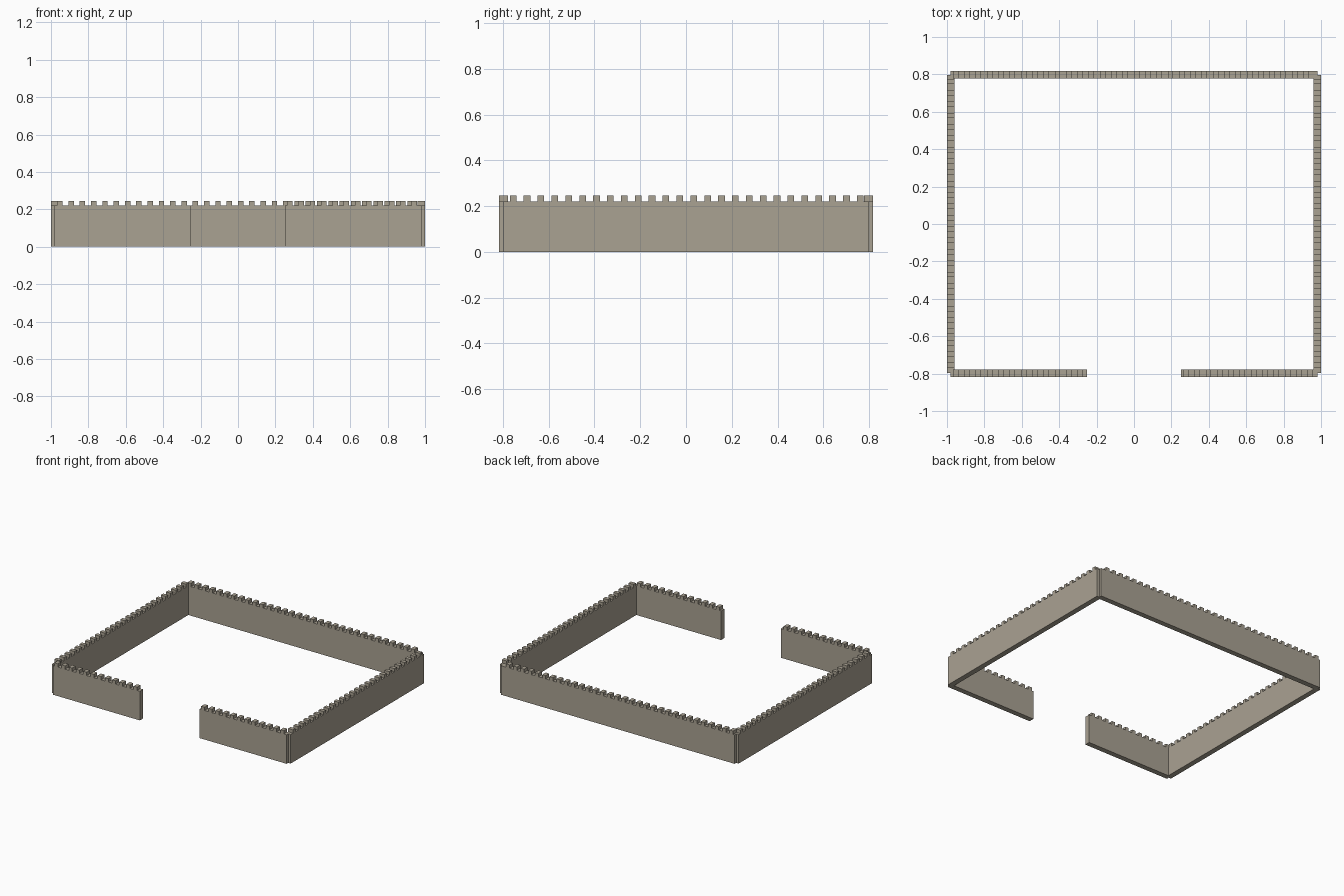
import bpy
import bmesh
from mathutils import Matrix, Vector
from math import pi

cube = bpy.data.objects.get("Cube")
if cube:
    bpy.data.objects.remove(cube, do_unlink=True)

THICK = 0.04      # wall thickness
BODY = 0.22       # height of the wall walk
TOP = 0.245       # height of the merlons
MERLON = 0.029    # merlon width

# Stone material
stone = bpy.data.materials.new("warm_grey_stone")
stone.use_nodes = True
colour = (0.40, 0.36, 0.29, 1)
stone.diffuse_color = colour
bsdf = stone.node_tree.nodes["Principled BSDF"]
bsdf.inputs["Base Color"].default_value = colour
bsdf.inputs["Roughness"].default_value = 0.9


def battlement_wall(name, start, length, first, pitch, along_y=False):
    """Crenellated outline extruded to the wall thickness.
    start is the middle of the wall's end; first is the gap before merlon one."""
    outline = [(0, BODY)]
    s = first
    while s + MERLON <= length:
        outline += [(s, BODY), (s, TOP), (s + MERLON, TOP), (s + MERLON, BODY)]
        s += pitch
    outline += [(length, BODY), (length, 0), (0, 0)]

    bm = bmesh.new()
    face = bm.faces.new([bm.verts.new((u, -THICK / 2, z)) for u, z in outline])
    ext = bmesh.ops.extrude_face_region(bm, geom=[face], use_keep_orig=True)
    moved = [v for v in ext["geom"] if isinstance(v, bmesh.types.BMVert)]
    bmesh.ops.translate(bm, verts=moved, vec=(0, THICK, 0))
    bmesh.ops.recalc_face_normals(bm, faces=bm.faces)

    turn = Matrix.Rotation(pi / 2 if along_y else 0, 4, "Z")
    bm.transform(Matrix.Translation(Vector((*start, 0))) @ turn)
    mesh = bpy.data.meshes.new(name)
    bm.to_mesh(mesh)
    bm.free()
    mesh.materials.append(stone)
    obj = bpy.data.objects.new(name, mesh)
    bpy.context.collection.objects.link(obj)


# Side walls
for side, x in (("left", 0.98), ("right", -0.98)):
    battlement_wall(side + "_wall", (x, -0.797), 1.594, 0.027, 0.0607, True)

# Back wall
battlement_wall("back_wall", (-0.98, 0.797), 1.96, 0.013, 0.0604)

# Front walls on each side of the gateway
battlement_wall("front_right_wall", (-0.98, -0.797), 0.73, 0.013, 0.0604)
battlement_wall("front_left_wall", (0.25, -0.797), 0.73, 0.013, 0.0604)
